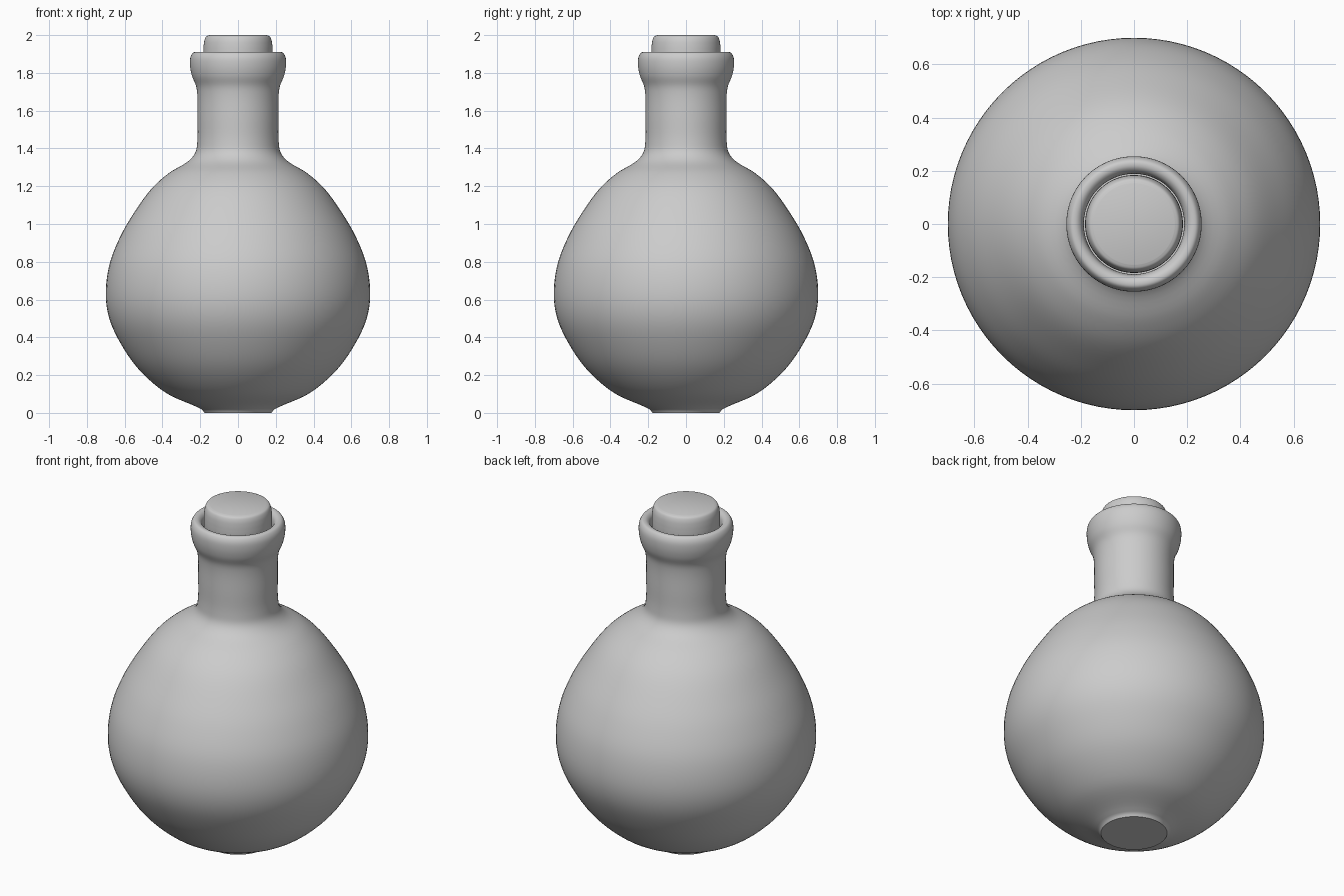
import bpy, bmesh, math
from mathutils import Vector

if "Cube" in bpy.data.objects:
    bpy.data.objects.remove(bpy.data.objects["Cube"])

SEGMENTS = 96


def smooth_curve(points, steps=5):
    """Catmull-Rom curve through (radius, height) points."""
    p = [Vector(q) for q in points]
    p = [2 * p[0] - p[1]] + p + [2 * p[-1] - p[-2]]
    out = []
    for a, b, c, d in zip(p, p[1:], p[2:], p[3:]):
        # centripetal spacing avoids overshoot between uneven points
        t1 = (b - a).length ** 0.5
        t2 = t1 + (c - b).length ** 0.5
        t3 = t2 + (d - c).length ** 0.5
        for i in range(steps):
            t = t1 + (t2 - t1) * i / steps
            a1 = a.lerp(b, t / t1)
            a2 = b.lerp(c, (t - t1) / (t2 - t1))
            a3 = c.lerp(d, (t - t2) / (t3 - t2))
            b1 = a1.lerp(a2, t / t2)
            b2 = a2.lerp(a3, (t - t1) / (t3 - t1))
            out.append(b1.lerp(b2, (t - t1) / (t2 - t1)))
    return out + [p[-2]]


def lathe(name, profile):
    """Spin a profile around z and cap both ends."""
    bm = bmesh.new()
    rings = []
    for r, z in profile:
        rings.append([bm.verts.new((r * math.cos(math.tau * i / SEGMENTS),
                                    r * math.sin(math.tau * i / SEGMENTS), z))
                      for i in range(SEGMENTS)])
    for lo, hi in zip(rings, rings[1:]):
        for i in range(SEGMENTS):
            j = (i + 1) % SEGMENTS
            bm.faces.new((lo[i], lo[j], hi[j], hi[i]))
    bm.faces.new(rings[0][::-1])
    bm.faces.new(rings[-1])
    bmesh.ops.recalc_face_normals(bm, faces=bm.faces)
    mesh = bpy.data.meshes.new(name)
    bm.to_mesh(mesh)
    bm.free()
    obj = bpy.data.objects.new(name, mesh)
    bpy.context.collection.objects.link(obj)
    bpy.ops.object.select_all(action='DESELECT')
    obj.select_set(True)
    bpy.context.view_layer.objects.active = obj
    bpy.ops.object.shade_smooth_by_angle(angle=math.radians(40))
    return obj


# Round flask: flat foot, belly, neck, rolled lip turning into the mouth
foot = [(0.178, 0.0), (0.184, 0.010)]
body = smooth_curve([
    (0.192, 0.018), (0.23, 0.037), (0.38, 0.105), (0.525, 0.23),
    (0.62, 0.365), (0.68, 0.495), (0.70, 0.62), (0.682, 0.78),
    (0.625, 0.93), (0.55, 1.06), (0.455, 1.19), (0.365, 1.27),
    (0.26, 1.335), (0.225, 1.38), (0.215, 1.44), (0.214, 1.56),
    (0.215, 1.68), (0.222, 1.73), (0.244, 1.785), (0.254, 1.84),
    (0.251, 1.885), (0.236, 1.908), (0.215, 1.909), (0.198, 1.895),
    (0.190, 1.865), (0.189, 1.80)])
lathe("flask", foot + body)

# Stopper with a rounded top edge, seated inside the mouth
stopper = [(0.175, 1.79), (0.184, 1.88)] + smooth_curve([
    (0.184, 1.91), (0.182, 1.945), (0.177, 1.975), (0.168, 1.993), (0.152, 2.0)])
lathe("stopper", stopper)
